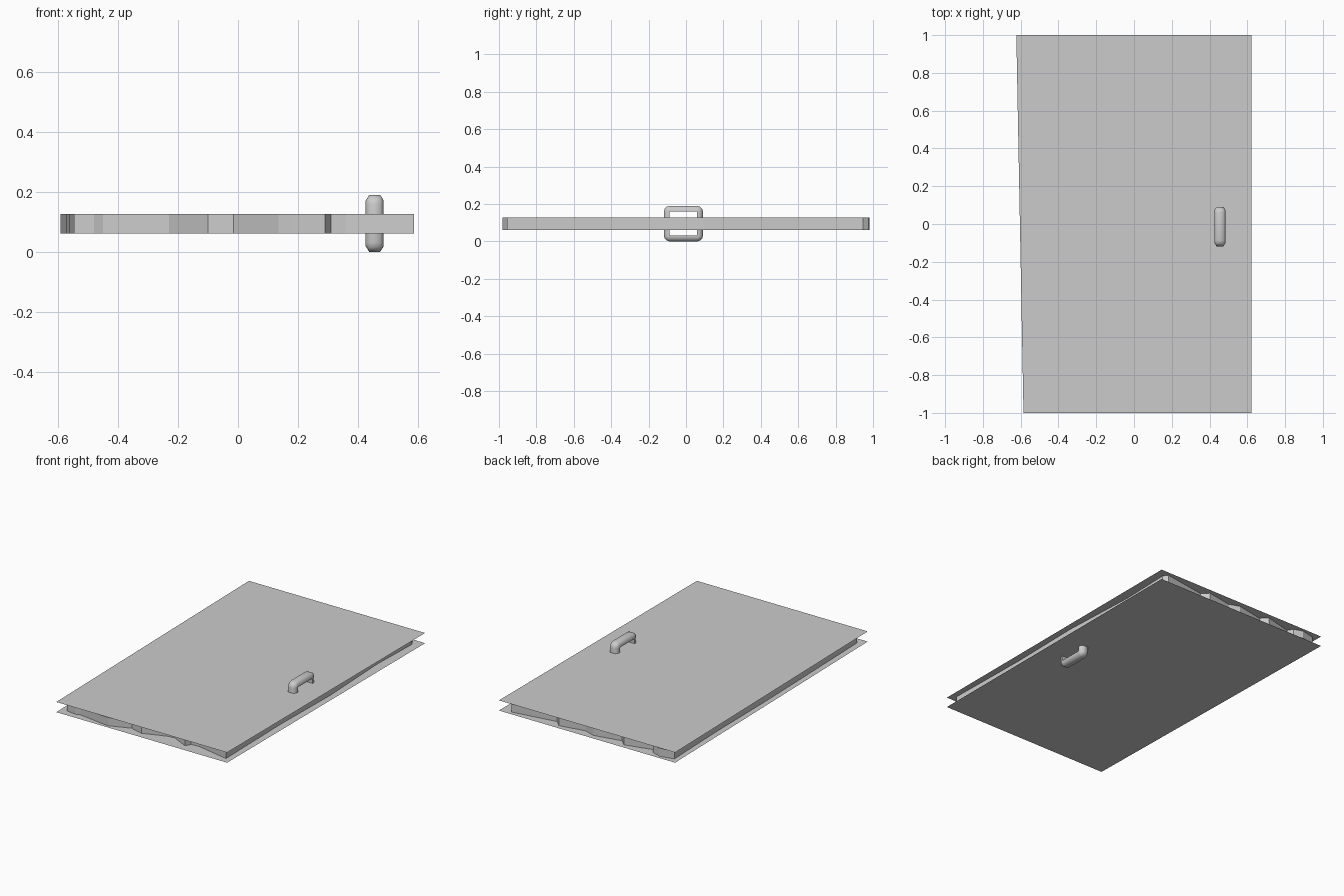
import bpy, bmesh
from math import sin, cos, radians
from mathutils import Vector

if "Cube" in bpy.data.objects:
    bpy.data.objects.remove(bpy.data.objects["Cube"], do_unlink=True)

grey = bpy.data.materials.new("light_grey")
grey.use_nodes = True
grey.diffuse_color = (0.6, 0.6, 0.6, 1)
grey.node_tree.nodes["Principled BSDF"].inputs["Base Color"].default_value = grey.diffuse_color

BOTTOM, TOP = 0.062, 0.127


def finish(bm, name):
    mesh = bpy.data.meshes.new(name)
    bm.to_mesh(mesh)
    bm.free()
    mesh.materials.append(grey)
    obj = bpy.data.objects.new(name, mesh)
    bpy.context.collection.objects.link(obj)
    return obj


# Two thin door skins, slightly wider at the back
def skin(name, z, flip):
    bm = bmesh.new()
    corners = [(-0.585, -1), (0.623, -1), (0.623, 1), (-0.623, 1)]
    face = bm.faces.new([bm.verts.new((x, y, z)) for x, y in corners])
    if flip:
        face.normal_flip()
    return finish(bm, name)


skin("upper_skin", TOP, False)
skin("lower_skin", BOTTOM, True)

# Ragged core wall between the skins, counter-clockwise outline
front = [(-0.545, -0.95), (-0.48, -0.96), (-0.45, -0.95), (-0.28, -0.975),
         (-0.23, -0.98), (-0.1, -0.93), (-0.015, -0.955), (0.135, -0.9),
         (0.18, -0.895), (0.29, -0.95), (0.31, -0.915), (0.36, -0.91), (0.585, -0.957)]
right = [(0.575, -0.4), (0.583, 0.1), (0.56, 0.6), (0.57, 0.945)]
back = [(0.55, 0.975), (0.26, 0.93), (0.22, 0.97), (0.05, 0.94), (-0.02, 0.965),
        (-0.2, 0.93), (-0.24, 0.97), (-0.42, 0.925), (-0.44, 0.96), (-0.5, 0.98)]
left = [(-0.59, 0.96), (-0.575, 0.5), (-0.57, 0), (-0.56, -0.4)]

bm = bmesh.new()
pairs = [[bm.verts.new((x, y, z)) for z in (BOTTOM, TOP)] for x, y in front + right + back + left]
for i, (low, high) in enumerate(pairs):
    next_low, next_high = pairs[(i + 1) % len(pairs)]
    bm.faces.new((low, next_low, next_high, high))
finish(bm, "door_core")

# Looped handle: half-round section swept around a rectangular opening
section = [(-0.03, 0), (-0.03, 0.012), (-0.018, 0.031), (0.018, 0.031), (0.03, 0.012), (0.03, 0)]
opening = [(0.06, 0.159), (-0.087, 0.159), (-0.087, 0.031), (0.06, 0.031)]
bm = bmesh.new()
rings = []
for corner, (cy, cz) in enumerate(opening):
    for step in range(4):
        a = radians(90 * corner + 30 * step)
        rings.append([bm.verts.new(Vector((0.455 + x, cy + r * cos(a), cz + r * sin(a))))
                      for x, r in section])
for i, ring in enumerate(rings):
    other = rings[(i + 1) % len(rings)]
    for k in range(len(section)):
        m = (k + 1) % len(section)
        bm.faces.new((ring[k], ring[m], other[m], other[k]))
bmesh.ops.remove_doubles(bm, verts=bm.verts, dist=0.0001)
bmesh.ops.recalc_face_normals(bm, faces=bm.faces)
handle = finish(bm, "handle")

bpy.ops.object.select_all(action="DESELECT")
handle.select_set(True)
bpy.context.view_layer.objects.active = handle
bpy.ops.object.shade_smooth_by_angle(angle=radians(62))
